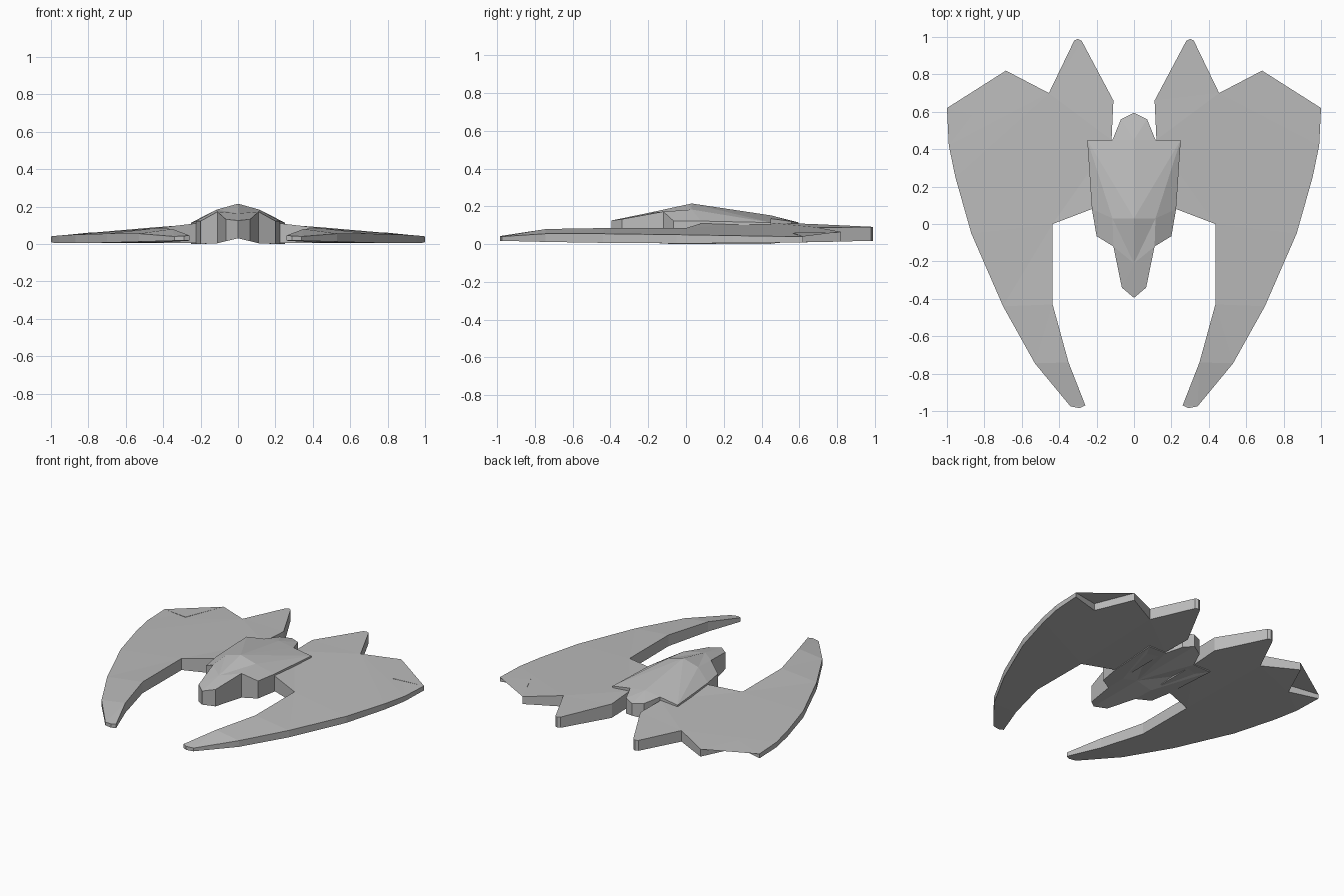
import bpy
import bmesh

cube = bpy.data.objects.get("Cube")
if cube:
    bpy.data.objects.remove(cube, do_unlink=True)

# Hull colour
hull = bpy.data.materials.new("hull grey")
hull.use_nodes = True
hull.diffuse_color = (0.5, 0.5, 0.5, 1)
hull.node_tree.nodes["Principled BSDF"].inputs["Base Color"].default_value = (0.5, 0.5, 0.5, 1)


def mirrored_slab(name, points, faces, floor):
    """Half of a faceted top, closed by walls and a floor, then mirrored across x."""
    bm = bmesh.new()
    top = [bm.verts.new(p) for p in points]
    low = [bm.verts.new((x, y, floor(x, y))) for x, y, z in points]
    upper = [bm.faces.new([top[i] for i in f]) for f in faces]
    rim = [e for e in bm.edges if e.is_boundary]
    bm.verts.index_update()
    count = len(points)
    lows = {top[i]: low[i] for i in range(count)}
    for f in upper:
        bm.faces.new([lows[v] for v in reversed(f.verts)])
    for e in rim:
        a, b = e.verts
        if max(a.co.x, b.co.x) > 0.001:   # leave the centre line open
            bm.faces.new((a, b, lows[b], lows[a]))
    bmesh.ops.triangulate(bm, faces=[f for f in bm.faces if len(f.verts) > 4])
    bmesh.ops.mirror(bm, geom=bm.verts[:] + bm.edges[:] + bm.faces[:],
                     axis='X', merge_dist=0.0005)
    bmesh.ops.recalc_face_normals(bm, faces=bm.faces[:])
    mesh = bpy.data.meshes.new(name)
    bm.to_mesh(mesh)
    bm.free()
    mesh.materials.append(hull)
    obj = bpy.data.objects.new(name, mesh)
    bpy.context.collection.objects.link(obj)
    return obj


# Crescent wings: root, front prong, outer edge, then the jagged rear
wing = [
    (0.12, 0.12, 0.105), (0.225, 0.08, 0.11), (0.435, 0.0, 0.085),
    (0.435, -0.43, 0.085), (0.35, -0.74, 0.08),
    (0.26, -0.97, 0.045), (0.29, -0.985, 0.043), (0.34, -0.975, 0.04),
    (0.53, -0.745, 0.055), (0.70, -0.44, 0.055), (0.87, -0.05, 0.05),
    (0.955, 0.25, 0.045), (0.99, 0.42, 0.042), (1.0, 0.62, 0.04),
    (0.80, 0.565, 0.06), (0.685, 0.82, 0.065), (0.455, 0.70, 0.088),
    (0.32, 0.98, 0.09), (0.30, 0.99, 0.09), (0.28, 0.98, 0.092),
    (0.11, 0.66, 0.107), (0.12, 0.45, 0.113),
]
mirrored_slab("wings", wing, [range(len(wing))],
              lambda x, y: 0.004 + 0.014 * y * y)

# Faceted fuselage with nose, shoulders, spine and tail
body = {
    "nose": (0, -0.395, 0.125), "nose_side": (0.065, -0.34, 0.132),
    "brow": (0, -0.21, 0.163), "cheek": (0.11, -0.12, 0.172),
    "shoulder": (0.2, -0.065, 0.122), "peak": (0, 0.03, 0.215),
    "ridge": (0.115, 0.03, 0.183), "root": (0.225, 0.08, 0.122),
    "hip": (0.25, 0.45, 0.114), "spine": (0, 0.45, 0.152),
    "tail_root": (0.115, 0.45, 0.135), "tail_side": (0.07, 0.56, 0.12),
    "tail": (0, 0.595, 0.115),
}
facets = [
    "nose nose_side brow", "nose_side cheek brow", "brow cheek ridge",
    "brow ridge peak", "cheek shoulder root ridge", "ridge root hip",
    "peak ridge hip", "peak hip tail_root", "peak tail_root spine",
    "spine tail_root tail_side", "spine tail_side tail",
]
names = list(body)
mirrored_slab("fuselage", list(body.values()),
              [[names.index(n) for n in f.split()] for f in facets],
              lambda x, y: max(0.0, 0.03 - 0.24 * x))
